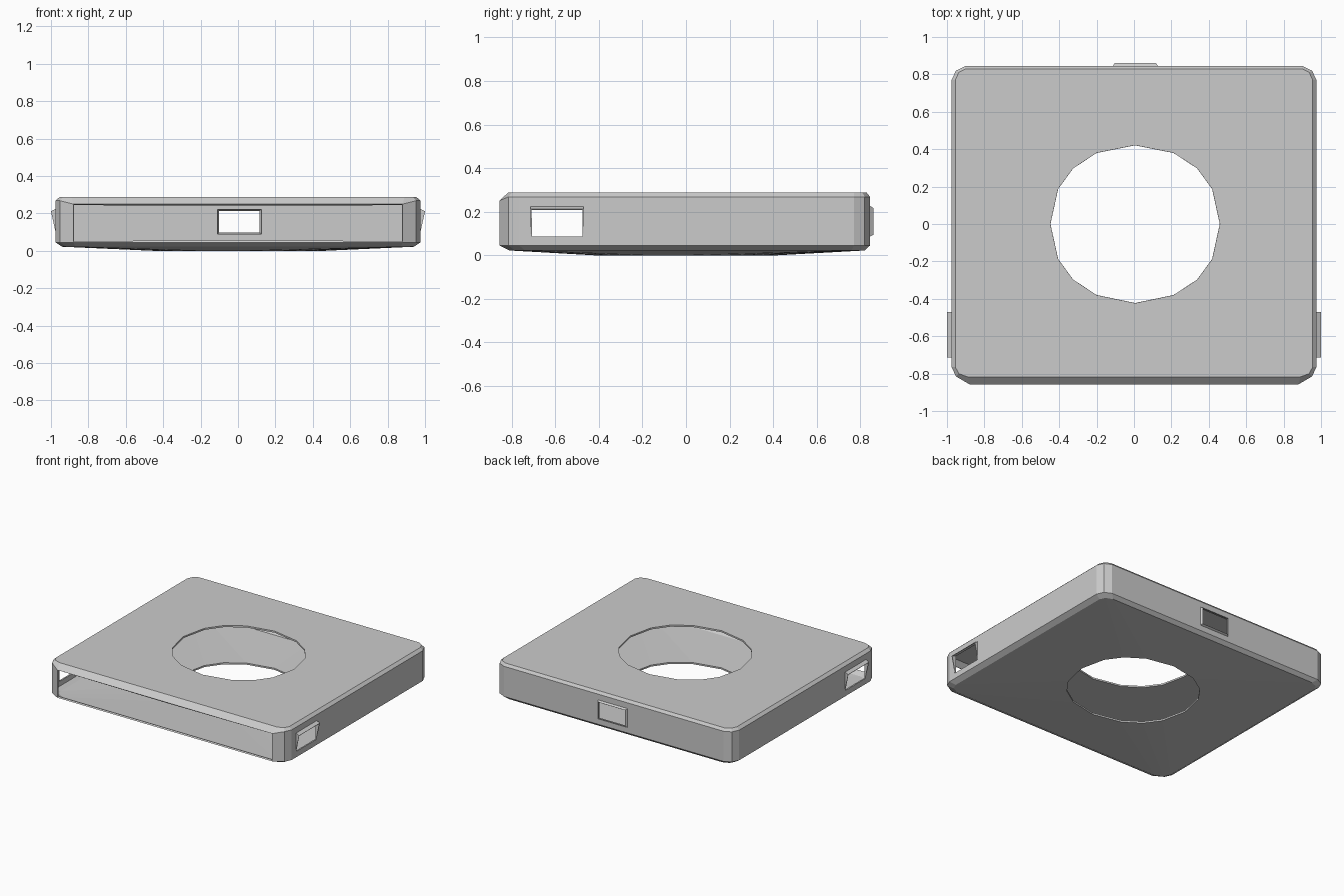
import bpy, bmesh
from mathutils import Vector

if "Cube" in bpy.data.objects:
    bpy.data.objects.remove(bpy.data.objects["Cube"])

T = 0.012  # sheet thickness


def make_object(name, verts, faces, thickness=T):
    me = bpy.data.meshes.new(name)
    bm = bmesh.new()
    vs = [bm.verts.new(v) for v in verts]
    for f in faces:
        bm.faces.new([vs[i] for i in f])
    bmesh.ops.recalc_face_normals(bm, faces=bm.faces)
    bm.to_mesh(me)
    bm.free()
    ob = bpy.data.objects.new(name, me)
    bpy.context.collection.objects.link(ob)
    if thickness:
        mod = ob.modifiers.new("thickness", 'SOLIDIFY')
        mod.thickness = thickness
        mod.offset = -1
    return ob


def outline(back, front, zs, zfront=None):
    """16-point ring: right middle, then three points per corner and one per side middle."""
    zf = zs if zfront is None else zfront
    b = [(x, y, zs) for x, y in back]
    f = [(x, y, zs) for x, y in front[:2]] + [(*front[2], zf)]
    m = lambda pts: [(-x, y, z) for x, y, z in reversed(pts)]
    side = back[0][0]
    return ([(side, 0, zs)] + b + [(0, back[2][1], zs)] + m(b)
            + [(-side, 0, zs)] + [(-x, y, z) for x, y, z in f]
            + [(0, front[2][1], zf)] + f[::-1])


def hole(z):
    q = [(.412, .187), (.332, .297), (.206, .38)]
    pts = outline(q, [(x, -y) for x, y in q], z)
    for i, p in ((0, (.453, 0, z)), (4, (0, .421, z)), (8, (-.453, 0, z)), (12, (0, -.423, z))):
        pts[i] = p
    return [(x + .006, y, z) for x, y, z in pts]


# Case shell: rings from the lower hole rim, around the walls, to the upper hole rim
wall_b = [(.975, .77), (.952, .82), (.90, .845)]
wall_f = [(.975, -.765), (.952, -.815), (.88, -.857)]
low_b = [(.94, .76), (.92, .80), (.87, .82)]
low_f = [(.94, -.74), (.92, -.785), (.87, -.81)]
top_b = [(.955, .77), (.937, .81), (.90, .83)]
top_f = [(.955, -.765), (.937, -.8), (.89, -.817)]
rings = [hole(0), outline(low_b, low_f, .022), outline(wall_b, wall_f, .045),
         outline(wall_b, wall_f, .268, .25), outline(top_b, top_f, .287), hole(.287)]
verts = [p for r in rings for p in r]
faces = []
for r in range(len(rings) - 1):
    for i in range(16):
        if r == 2 and i in (11, 12):
            continue  # open front slot
        j = (i + 1) % 16
        faces.append((r * 16 + i, r * 16 + j, r * 16 + 16 + j, r * 16 + 16 + i))
shell = make_object("case_shell", verts, faces)


# Window openings in both sides and the back
def cut_window(lo, hi):
    bpy.ops.mesh.primitive_cube_add(size=1, location=(Vector(lo) + Vector(hi)) / 2)
    cutter = bpy.context.object
    cutter.name = "window_cutter"
    cutter.scale = Vector(hi) - Vector(lo)
    cutter.hide_render = True
    mod = shell.modifiers.new("window", 'BOOLEAN')
    mod.operation = 'DIFFERENCE'
    mod.solver = 'EXACT'
    mod.object = cutter
    return cutter


cutters = [cut_window((s * .98 - .06, -.71, .087), (s * .98 + .06, -.473, .222)) for s in (-1, 1)]
cutters.append(cut_window((-.11, .78, .09), (.125, .9, .222)))
bpy.context.view_layer.update()
bpy.context.view_layer.objects.active = shell
for mod in list(shell.modifiers):
    bpy.ops.object.modifier_apply(modifier=mod.name)
for c in cutters:
    bpy.data.objects.remove(c)

# Slanted hoods over the side windows
for s, label in ((1, "right"), (-1, "left")):
    pts = [(s * x, y, z) for y in (-.713, -.47)
           for x, z in ((.972, .085), (1.0, .212), (.972, .226))]
    make_object(label + "_window_hood", pts, [(0, 1, 2), (3, 5, 4), (1, 4, 5, 2)], .006)

# Raised rim around the back window
base = [(-.115, .843, .085), (.13, .843, .085), (.13, .843, .227), (-.115, .843, .227)]
tip = [(-.103, .86, .094), (.118, .86, .094), (.118, .86, .217), (-.103, .86, .217)]
make_object("back_window_rim", base + tip,
            [(i, (i + 1) % 4, (i + 1) % 4 + 4, i + 4) for i in range(4)], .005)
